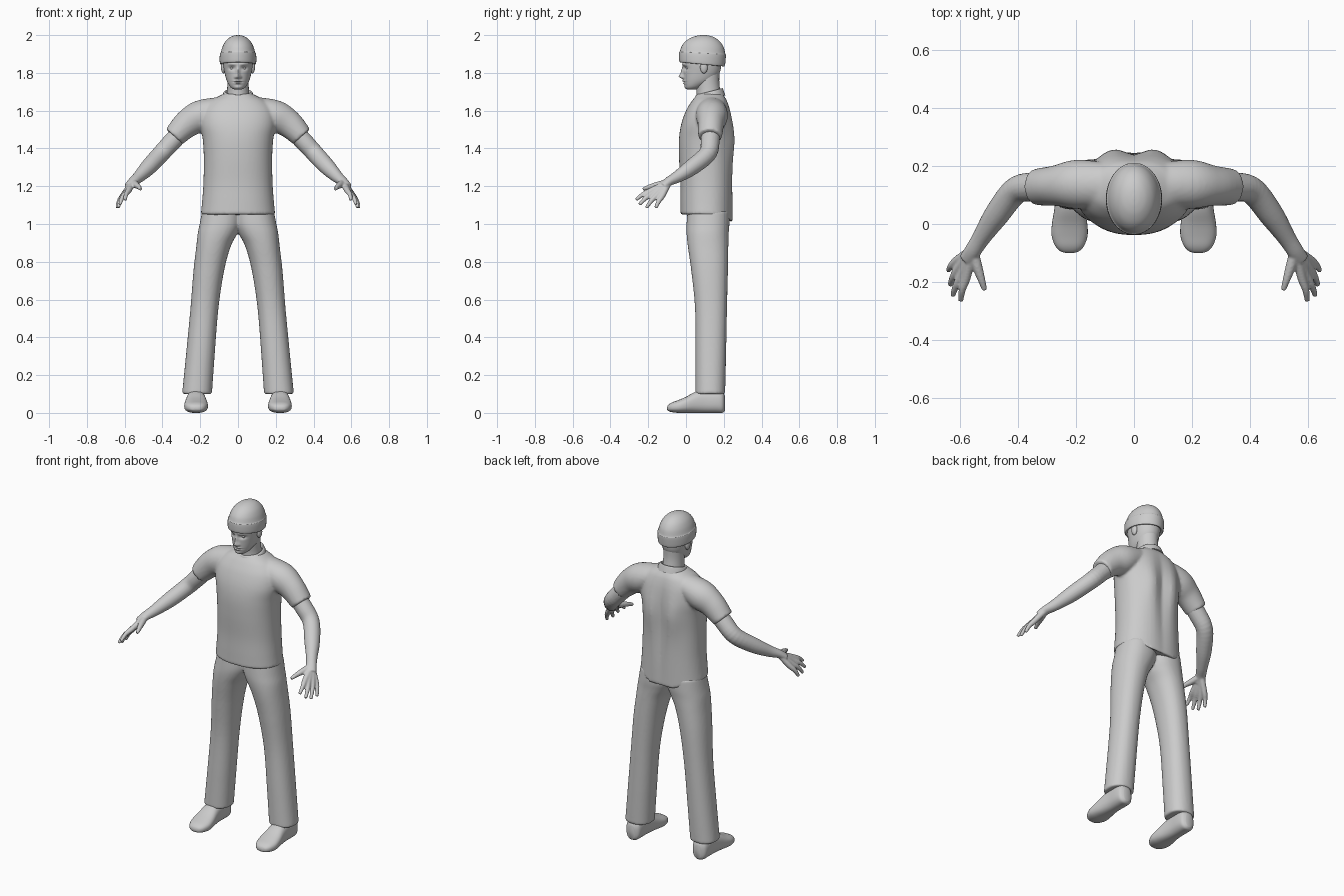
import bpy, bmesh, math
from mathutils import Vector

grey = bpy.data.materials.new("plain grey")
grey.diffuse_color = (0.6, 0.6, 0.6, 1)


def spline(rows, steps):
    """Catmull-Rom resampling of a list of equal-length tuples."""
    out, n = [], len(rows)
    for i in range(n - 1):
        a, b, c, d = (rows[min(max(k, 0), n - 1)] for k in (i - 1, i, i + 1, i + 2))
        for s in range(steps):
            t = s / steps
            out.append(tuple(
                q + t * (r - p) / 2 + t * t * (p - 2.5 * q + 2 * r - w / 2)
                + t ** 3 * (1.5 * (q - r) + (w - p) / 2)
                for p, q, r, w in zip(a, b, c, d)))
    return out + [tuple(rows[-1])]


def skin(bm, rings, caps=True):
    """Bridge successive rings of points with quads."""
    vs = [[bm.verts.new(p) for p in r] for r in rings]
    n = len(vs[0])
    for a, b in zip(vs, vs[1:]):
        for i in range(n):
            j = (i + 1) % n
            bm.faces.new((a[i], a[j], b[j], b[i]))
    if caps:
        bm.faces.new(vs[0])
        bm.faces.new(vs[-1])


def oval(n, e):
    """Unit superellipse points."""
    for i in range(n):
        c, s = math.cos(2 * math.pi * i / n), math.sin(2 * math.pi * i / n)
        yield (math.copysign(abs(c) ** (2 / e), c), math.copysign(abs(s) ** (2 / e), s))


def stack(bm, rows, side=1, n=48, e=2.0, steps=6, move=None, caps=True):
    """Horizontal sections: (z, centre x, half width, front y, back y)."""
    rings = []
    for z, cx, hx, yf, yb in spline(rows, steps):
        ring = [Vector((side * (cx + hx * u), (yf + yb) / 2 + (yb - yf) / 2 * v, z))
                for u, v in oval(n, e)]
        rings.append([move(p) for p in ring] if move else ring)
    skin(bm, rings, caps)


def tube(bm, path, side=1, n=20, steps=5):
    """Limb along (x, y, z, radius up, radius across)."""
    pts = spline(path, steps)
    rings = []
    for i, (x, y, z, ra, rb) in enumerate(pts):
        t = (Vector(pts[min(i + 1, len(pts) - 1)][:3]) - Vector(pts[max(i - 1, 0)][:3])).normalized()
        b = t.cross(Vector((0, 0, 1))).normalized()
        a = b.cross(t)
        ring = [Vector((x, y, z)) + a * ra * u + b * rb * v for u, v in oval(n, 2)]
        rings.append([Vector((side * p.x, p.y, p.z)) for p in ring])
    skin(bm, rings)


def ball(bm, c, r):
    new = bmesh.ops.create_uvsphere(bm, u_segments=20, v_segments=12, radius=1)["verts"]
    for v in new:
        v.co = Vector(c) + Vector([v.co[k] * r[k] for k in range(3)])


def finish(bm, name, voxel=0, smooth=0):
    bmesh.ops.recalc_face_normals(bm, faces=bm.faces)
    me = bpy.data.meshes.new(name)
    bm.to_mesh(me)
    bm.free()
    me.materials.append(grey)
    ob = bpy.data.objects.new(name, me)
    bpy.context.collection.objects.link(ob)
    bpy.context.view_layer.objects.active = ob
    ob.select_set(True)
    bpy.ops.object.shade_smooth_by_angle(angle=math.radians(50))
    ob.select_set(False)
    if voxel:
        # fuse the overlapping pieces, then relax the joins
        m = ob.modifiers.new("fuse", "REMESH")
        m.mode, m.voxel_size, m.use_smooth_shade = "VOXEL", voxel, True
        m = ob.modifiers.new("relax", "SMOOTH")
        m.factor, m.iterations = 0.5, smooth


def bump(x, z, x0, z0, sx, sz):
    return math.exp(-((x - x0) / sx) ** 2 - ((z - z0) / sz) ** 2)


# Shirt: torso plus two sleeves
def drape(p):
    if p.y > 0.13:
        k = min((p.y - 0.13) / 0.1, 1)
        p.y += k * (0.015 * bump(abs(p.x), p.z, 0.08, 1.45, 0.05, 0.12)
                    - 0.015 * bump(p.x, p.z, 0, 1.35, 0.035, 0.25))
        p.z -= 0.06 * k * bump(p.x, p.z, 0, 1.04, 0.12, 0.1)
    return p


bm = bmesh.new()
stack(bm, [(1.05, 0, .197, -.03, .25), (1.12, 0, .19, -.03, .25), (1.22, 0, .183, -.03, .25),
           (1.35, 0, .181, -.037, .25), (1.45, 0, .187, -.037, .25), (1.53, 0, .2, -.025, .245),
           (1.60, 0, .19, .0, .235), (1.65, 0, .15, .03, .22), (1.675, 0, .105, .05, .205),
           (1.69, 0, .075, .06, .195)], e=2.25, move=drape)
for s in (1, -1):
    tube(bm, [(.06, .135, 1.625, .053, .07), (.19, .137, 1.575, .083, .085),
              (.27, .132, 1.53, .074, .07), (.338, .127, 1.462, .059, .063)], s, n=32)
finish(bm, "shirt", 0.008, 5)

# Collar band
def dip(p):
    p.z += 0.018 * (p.y - 0.125) / 0.07
    return p


bm = bmesh.new()
stack(bm, [(1.66, 0, .09, .035, .208), (1.685, 0, .081, .045, .2), (1.7, 0, .073, .052, .194),
           (1.698, 0, .064, .06, .188), (1.67, 0, .06, .064, .184)], move=dip)
finish(bm, "collar")

# Trousers: two legs meeting at the hips
bm = bmesh.new()
for s in (1, -1):
    stack(bm, [(.10, .217, .079, .05, .207), (.3, .2, .076, .05, .212), (.55, .178, .074, .048, .217),
               (.75, .155, .081, .028, .222), (.88, .13, .091, .01, .224), (.95, .108, .105, .003, .226),
               (1.0, .093, .11, .003, .23), (1.07, .085, .105, .008, .23)], s, e=2.2)
finish(bm, "trousers", 0.008, 5)

# Shoes: sections along y of (y, half width, sole z, top z)
shoe = [(-.1, .012, .018, .03), (-.094, .032, .01, .042), (-.075, .05, .004, .055), (-.04, .062, 0, .068),
        (0, .061, 0, .085), (.05, .053, 0, .112), (.1, .048, 0, .125), (.16, .048, 0, .125),
        (.192, .042, 0, .115), (.206, .022, .012, .09)]
for s, name in ((1, "left_shoe"), (-1, "right_shoe")):
    bm = bmesh.new()
    skin(bm, [[Vector((s * (.222 + hw * u), y, (lo + hi) / 2 + (hi - lo) / 2 * v)) for u, v in oval(32, 2.5)]
              for y, hw, lo, hi in spline(shoe, 4)])
    finish(bm, name)

# Arms with fingers and thumb: finger rows give knuckle then tip
fingers = [((.578, -.183, 1.178), (.597, -.265, 1.128)), ((.59, -.168, 1.168), (.625, -.247, 1.103)),
           ((.602, -.148, 1.158), (.634, -.21, 1.086)), ((.609, -.125, 1.15), (.64, -.16, 1.085))]
for s, name in ((1, "left_arm"), (-1, "right_arm")):
    bm = bmesh.new()
    tube(bm, [(.27, .13, 1.52, .05, .05), (.35, .128, 1.435, .049, .05), (.41, .113, 1.37, .047, .047),
              (.475, .03, 1.3, .043, .043), (.525, -.045, 1.25, .032, .032), (.555, -.092, 1.225, .024, .029),
              (.575, -.125, 1.2, .02, .03)], s)
    for k, tip in fingers:
        k, tip = Vector(k), Vector(tip)
        start = Vector((.557, -.09, 1.222)).lerp(k, 0.15)
        mid = k.lerp(tip, 0.55) + Vector((.004, 0, .006))
        tube(bm, [(*start, .017, .017), (*k, .016, .016), (*mid, .0125, .0125), (*tip, .009, .009)], s, n=12)
    tube(bm, [(.555, -.09, 1.222, .018, .018), (.541, -.145, 1.208, .018, .018),
              (.525, -.195, 1.196, .013, .013), (.515, -.228, 1.184, .009, .009)], s, n=12)
    finish(bm, name, 0.005, 3)

# Neck
bm = bmesh.new()
stack(bm, [(1.63, 0, .066, .055, .19), (1.70, 0, .058, .056, .182), (1.76, 0, .057, .05, .176),
           (1.84, 0, .06, .05, .18)])
finish(bm, "neck")

# Head with sculpted brow, eye sockets, nose, lips and chin
def face(p):
    if p.y < 0.06:
        x, z = abs(p.x), p.z
        p.y -= (0.022 * bump(x, z, 0, 1.781, .012, .013) + 0.012 * bump(x, z, 0, 1.805, .009, .022)
                + 0.006 * bump(x, z, .013, 1.777, .007, .007) + 0.006 * bump(x, z, .03, 1.846, .022, .008)
                - 0.011 * bump(x, z, .032, 1.825, .018, .011) + 0.007 * bump(x, z, 0, 1.757, .02, .005)
                + 0.007 * bump(x, z, 0, 1.745, .017, .005) - 0.004 * bump(x, z, 0, 1.751, .024, .0025)
                + 0.004 * bump(x, z, 0, 1.724, .018, .009))
    return p


bm = bmesh.new()
stack(bm, [(1.711, 0, .014, .012, .05), (1.717, 0, .03, .0, .07), (1.732, 0, .045, -.006, .1),
           (1.76, 0, .06, -.011, .15), (1.8, 0, .071, -.014, .178), (1.85, 0, .079, -.018, .188),
           (1.9, 0, .08, -.015, .19)], n=128, e=2.1, steps=14, move=face)
finish(bm, "head")

# Eyes and ears
for name, c, r in (("eye", (.031, .009, 1.825), (.013, .011, .008)),
                   ("ear", (.077, .095, 1.83), (.013, .02, .033))):
    bm = bmesh.new()
    for s in (1, -1):
        ball(bm, (s * c[0], c[1], c[2]), r)
    finish(bm, name + "s")

# Knitted cap with a turned-up band
def tilt(p):
    p.z -= max(0, (2 - p.z) / 0.145) * 0.022 * (p.y + 0.03) / 0.23
    return p


bm = bmesh.new()
stack(bm, [(1.862, 0, .08, -.018, .19), (1.856, 0, .09, -.028, .199), (1.862, 0, .096, -.035, .206),
           (1.89, 0, .097, -.037, .21), (1.91, 0, .095, -.036, .211), (1.916, 0, .091, -.032, .208),
           (1.945, 0, .081, -.021, .199), (1.97, 0, .066, .0, .18), (1.988, 0, .045, .03, .153),
           (1.997, 0, .023, .06, .125), (2.0, 0, .004, .085, .1)], n=64, move=tilt)
finish(bm, "cap")
